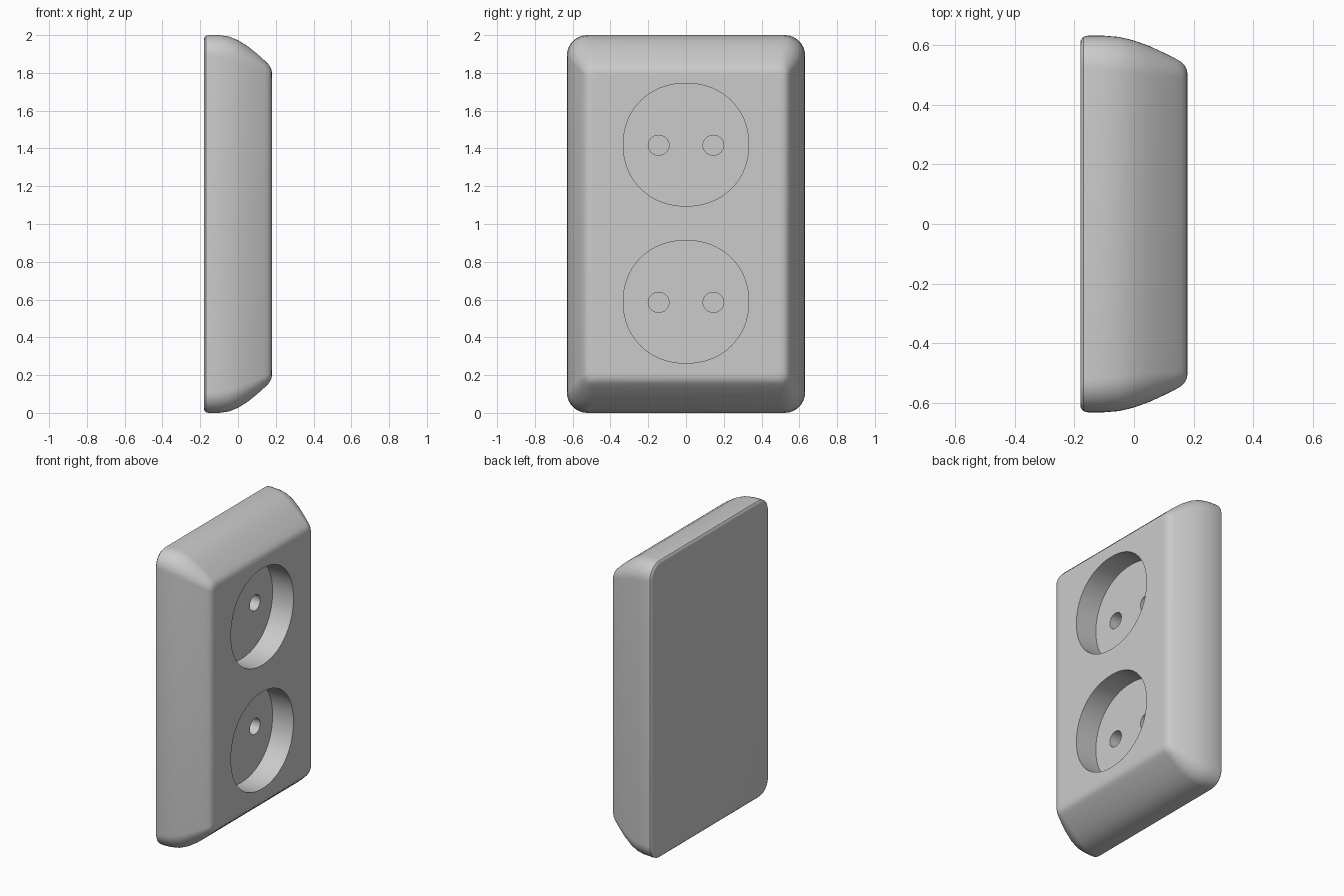
import bpy, bmesh, math

if "Cube" in bpy.data.objects:
    bpy.data.objects.remove(bpy.data.objects["Cube"])


def loft(name, loops):
    """Skin a stack of equal-length loops and cap both ends."""
    bm = bmesh.new()
    rings = [[bm.verts.new(p) for p in loop] for loop in loops]
    n = len(rings[0])
    for a, b in zip(rings, rings[1:]):
        for i in range(n):
            j = (i + 1) % n
            bm.faces.new((a[i], a[j], b[j], b[i]))
    bm.faces.new(rings[0])
    bm.faces.new(rings[-1])
    bmesh.ops.recalc_face_normals(bm, faces=bm.faces)
    mesh = bpy.data.meshes.new(name)
    bm.to_mesh(mesh)
    bm.free()
    obj = bpy.data.objects.new(name, mesh)
    bpy.context.collection.objects.link(obj)
    return obj


def rounded_rect(x, hy, hz, r, seg=10):
    pts = []
    for k, (sy, sz) in enumerate(((1, 1), (-1, 1), (-1, -1), (1, -1))):
        for i in range(seg + 1):
            a = math.pi / 2 * (k + i / seg)
            pts.append((x, sy * (hy - r) + r * math.cos(a),
                        1 + sz * (hz - r) + r * math.sin(a)))
    return pts


def oval(x, y, z, ry, rz, power=2.0, n=64):
    def sp(v):
        return math.copysign(abs(v) ** (2 / power), v)
    return [(x, y + ry * sp(math.cos(2 * math.pi * i / n)),
             z + rz * sp(math.sin(2 * math.pi * i / n))) for i in range(n)]


# Cover plate: depth, half width, half height, corner radius
profile = [
    (-.180, .605, .975, .08), (-.178, .617, .988, .09), (-.170, .627, .997, .10),
    (-.155, .631, 1.0, .11), (-.10, .631, 1.0, .115), (-.05, .627, .993, .115),
    (0, .615, .973, .11), (.05, .597, .942, .10), (.10, .574, .902, .08),
    (.14, .554, .866, .06), (.160, .542, .846, .05), (.170, .532, .834, .045),
    (.177, .518, .818, .04), (.180, .498, .798, .03), (.180, .478, .778, .02),
]
plate = loft("socket_cover", [rounded_rect(*p) for p in profile])

# Socket recesses and pin holes
cutters = []
for label, z in (("upper", 1.42), ("lower", .588)):
    cutters.append(loft(label + "_recess_cutter",
                        [oval(x, 0, z, .332, .325, 2.1) for x in (.025, .3)]))
    for side in (-1, 1):
        cutters.append(loft(label + "_pin_cutter",
                            [oval(x, side * .145, z - .003, .055, .053, n=32)
                             for x in (-.10, .1)]))

bpy.context.view_layer.objects.active = plate
plate.select_set(True)
for c in cutters:
    mod = plate.modifiers.new("cut", 'BOOLEAN')
    mod.object = c
    mod.operation = 'DIFFERENCE'
    mod.solver = 'EXACT'
    bpy.ops.object.modifier_apply(modifier=mod.name)
    bpy.data.objects.remove(c, do_unlink=True)

bpy.ops.object.shade_smooth_by_angle(angle=math.radians(35))
